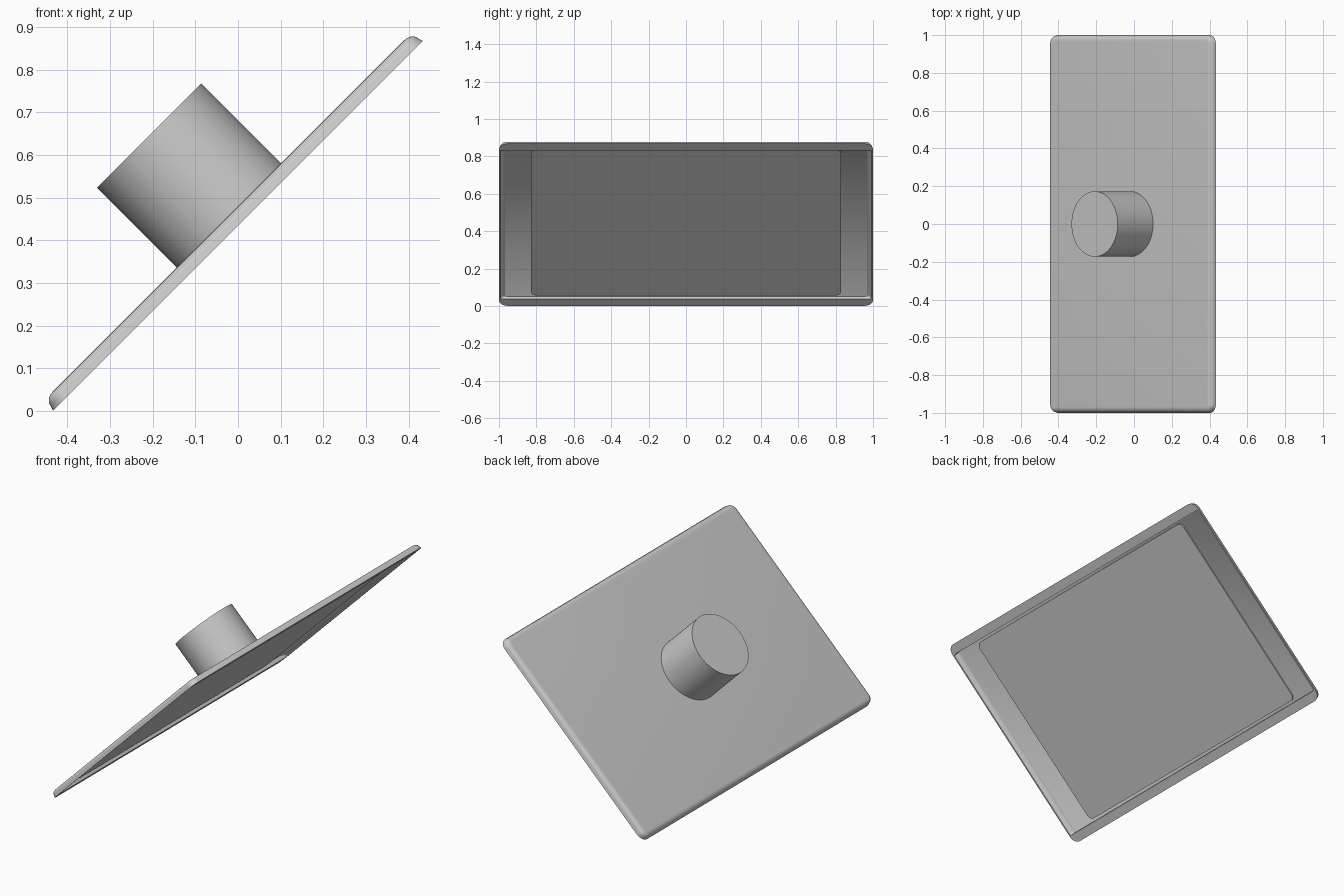
import bpy, bmesh, math
from mathutils import Matrix

cube = bpy.data.objects.get("Cube")
if cube:
    bpy.data.objects.remove(cube, do_unlink=True)

# One plain grey for the whole model
grey = bpy.data.materials.new("light_grey")
grey.use_nodes = True
colour = (0.6, 0.6, 0.6, 1)
grey.diffuse_color = colour
grey.node_tree.nodes["Principled BSDF"].inputs["Base Color"].default_value = colour

# Everything is built flat, then leaned back by 45 degrees
TILT = Matrix.Translation((0.0, 0, 0.4345)) @ Matrix.Rotation(math.radians(-45), 4, 'Y')
CORNER_STEPS = 8


def finish(name, bm):
    bmesh.ops.recalc_face_normals(bm, faces=bm.faces)
    mesh = bpy.data.meshes.new(name)
    bm.to_mesh(mesh)
    bm.free()
    mesh.materials.append(grey)
    mesh.transform(TILT)
    obj = bpy.data.objects.new(name, mesh)
    bpy.context.collection.objects.link(obj)
    bpy.ops.object.select_all(action='DESELECT')
    obj.select_set(True)
    bpy.context.view_layer.objects.active = obj
    bpy.ops.object.shade_smooth_by_angle(angle=math.radians(40))
    return obj


def rounded_ring(bm, half_x, half_y, radius, z):
    ring = []
    for quarter, (sx, sy) in enumerate(((1, 1), (-1, 1), (-1, -1), (1, -1))):
        for i in range(CORNER_STEPS + 1):
            a = math.pi / 2 * (quarter + i / CORNER_STEPS)
            ring.append(bm.verts.new((sx * (half_x - radius) + radius * math.cos(a),
                                      sy * (half_y - radius) + radius * math.sin(a), z)))
    return ring


def stacked(name, rings):
    """Skin a series of rounded rectangles and cap both ends."""
    bm = bmesh.new()
    loops = [rounded_ring(bm, *r) for r in rings]
    for a, b in zip(loops, loops[1:]):
        for i in range(len(a)):
            j = (i + 1) % len(a)
            bm.faces.new((a[i], a[j], b[j], b[i]))
    bm.faces.new(loops[0])
    bm.faces.new(loops[-1])
    return finish(name, bm)


# Thin tray: rounded upper edge, hollow underside with a flat rim
HX, HY, R, THICK = 0.613, 1.0, 0.045, 0.032
outer = [(HX, HY, R, 0)]
for i in range(7):
    a = math.pi / 2 * i / 6
    inset = 0.004 + 0.027 * (1 - math.cos(a))
    outer.append((HX - inset, HY - inset, R - inset, 0.012 + (THICK - 0.012) * math.sin(a)))
inner = [(0.563, 0.97, 0.012, 0.022), (0.563, 0.982, 0.012, 0.016), (0.563, 0.992, 0.012, 0)]
stacked("tilted_plate", inner + outer)

# Slightly raised panel under the plate
stacked("underside_panel", [(0.549, 0.83, 0.03, 0.015), (0.549, 0.83, 0.03, 0.024)])

# Round knob on the upper face
bm = bmesh.new()
bottom, top = THICK - 0.005, 0.297
bmesh.ops.create_cone(bm, cap_ends=True, segments=64, radius1=0.173, radius2=0.173,
                      depth=top - bottom,
                      matrix=Matrix.Translation((0.002, 0, (top + bottom) / 2)))
finish("round_knob", bm)
